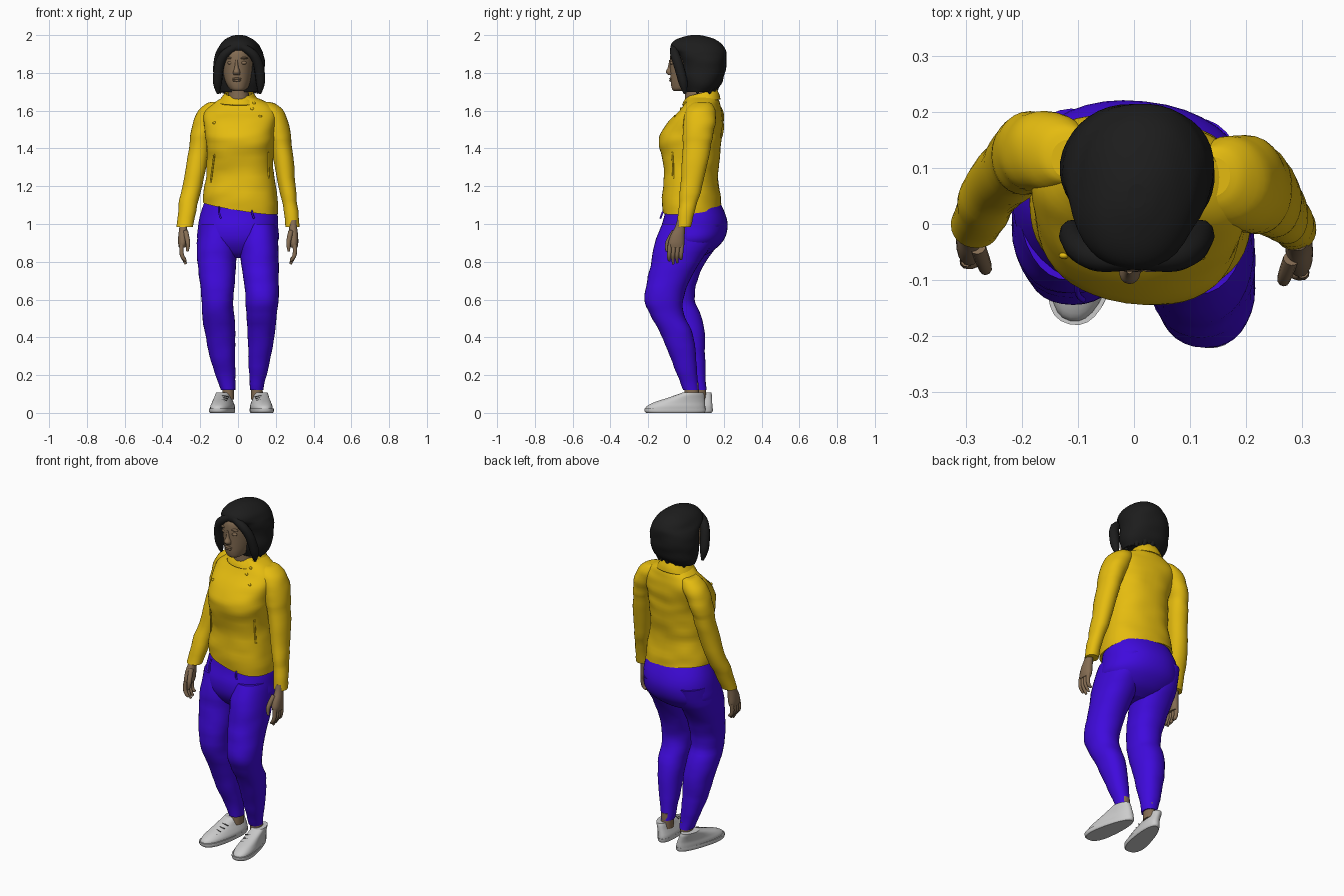
import bpy, math
from mathutils import Vector, Matrix, noise
from mathutils.bvhtree import BVHTree


def material(name, col):
    m = bpy.data.materials.new(name)
    m.diffuse_color = (*col, 1)
    return m


YELLOW = material("jacket_yellow", (0.78, 0.5, 0.005))
BLUE = material("trouser_blue", (0.05, 0.003, 0.72))
SKIN = material("skin", (0.23, 0.15, 0.085))
BLACK = material("hair_black", (0.012, 0.012, 0.012))
DARK = material("lace_dark", (0.1, 0.1, 0.1))


def spline(a, b, c, d, t):
    return [0.5 * (2*q + (r-p)*t + (2*p-5*q+4*r-s)*t*t + (3*q-p-3*r+s)*t**3)
            for p, q, r, s in zip(a, b, c, d)]


def loft(name, mat, rings, rot=0, p=2.2, n=32, sub=4, taper=0, caps=(1, 1), wrinkle=0, loc=None):
    """Smooth skin over level rings (z, x0, x1, y0, y1, tilt_x, tilt_y)."""
    R = [tuple(r) + (0,) * (7 - len(r)) for r in rings]
    rows = []
    for i in range(len(R) - 1):
        a, d = R[max(i-1, 0)], R[min(i+2, len(R)-1)]
        rows += [spline(a, R[i], R[i+1], d, k / sub) for k in range(sub)]
    rows.append(R[-1])
    ca, sa = math.cos(math.radians(rot)), math.sin(math.radians(rot))
    verts, faces = [], []
    for z, x0, x1, y0, y1, tx, ty in rows:
        for j in range(n):
            a = 2 * math.pi * j / n
            c, s = math.cos(a), math.sin(a)
            u = math.copysign(abs(c) ** (2/p), c)
            v = math.copysign(abs(s) ** (2/p), s)
            x, y = (x1-x0)/2 * u * (1 - taper*v), (y1-y0)/2 * v
            x, y = x*ca - y*sa, x*sa + y*ca
            co = Vector(((x0+x1)/2 + x, (y0+y1)/2 + y, z + tx*x + ty*y))
            if wrinkle:
                w = noise.noise(Vector((co.x*9, co.y*9, co.z*20))) * wrinkle
                co += Vector((c, s, 0)) * w
            verts.append(co)
    for i in range(len(rows) - 1):
        for j in range(n):
            k = (j + 1) % n
            faces.append((i*n+j, i*n+k, (i+1)*n+k, (i+1)*n+j))
    m = len(rows) * n
    if caps[0]:
        faces.append(tuple(range(n)))
    if caps[1]:
        faces.append(tuple(range(m-n, m)))
    if R[0][0] > R[-1][0]:
        faces = [f[::-1] for f in faces]
    if caps[0]:
        faces[n*(len(rows)-1)] = faces[n*(len(rows)-1)][::-1]
    me = bpy.data.meshes.new(name)
    me.from_pydata(verts, [], faces)
    for f in me.polygons:
        f.use_smooth = len(f.vertices) == 4
    ob = bpy.data.objects.new(name, me)
    bpy.context.collection.objects.link(ob)
    if mat:
        me.materials.append(mat)
    if loc:
        ob.location = loc
    return ob


def tube(name, mat, pts, radii, depth=1):
    cu = bpy.data.curves.new(name, 'CURVE')
    cu.dimensions, cu.bevel_depth, cu.bevel_resolution = '3D', depth, 3
    cu.use_fill_caps, cu.resolution_u = True, 6
    s = cu.splines.new('NURBS')
    s.points.add(len(pts) - 1)
    for q, co, r in zip(s.points, pts, radii):
        q.co, q.radius = (*co, 1), r
    s.order_u, s.use_endpoint_u = 3, True
    ob = bpy.data.objects.new(name, cu)
    bpy.context.collection.objects.link(ob)
    if mat:
        cu.materials.append(mat)
    return ob


def ball(name, mat, loc, size):
    bpy.ops.mesh.primitive_uv_sphere_add(segments=16, ring_count=10, radius=1, location=loc)
    ob = bpy.context.object
    ob.name, ob.scale = name, size
    ob.data.materials.append(mat)
    bpy.ops.object.shade_smooth()
    return ob


# Jacket body, inner hem lip, folded collar
jacket = loft("jacket_body", YELLOW, [
    (1.085, -.188, .212, -.118, .183, -.15, .1), (1.15, -.185, .208, -.122, .178, -.06, .04),
    (1.25, -.165, .19, -.112, .165), (1.33, -.165, .185, -.12, .173), (1.42, -.165, .19, -.143, .183),
    (1.48, -.172, .192, -.133, .188), (1.55, -.185, .205, -.08, .19), (1.60, -.175, .2, -.03, .186),
    (1.64, -.13, .16, .0, .178), (1.67, -.08, .095, .01, .165)], rot=-9, p=2.4, n=48, wrinkle=.006)
collar = loft("collar", YELLOW, [(1.645, -.105, .115, -.02, .182, 0, .15), (1.668, -.088, .098, -.012, .176, 0, .2),
              (1.695, -.068, .078, .005, .163, 0, .25)], rot=-9, caps=(0, 0))
collar.modifiers.new("thickness", 'SOLIDIFY').thickness = .008

# Sleeves
SLEEVES = {
    "right": [(1.645, .10, .17, .05, .12), (1.635, .09, .20, .03, .14), (1.60, .10, .24, .0, .155),
              (1.54, .13, .268, -.013, .155), (1.47, .155, .282, -.017, .143), (1.40, .175, .285, -.018, .13),
              (1.2, .215, .305, -.03, .085), (1.1, .237, .315, -.038, .055), (.985, .253, .326, -.047, .025)],
    "left": [(1.645, -.15, -.08, .08, .15), (1.635, -.175, -.07, .07, .175), (1.60, -.21, -.08, .06, .195),
             (1.54, -.238, -.11, .055, .2), (1.47, -.25, -.14, .055, .195), (1.40, -.26, -.15, .05, .178),
             (1.2, -.295, -.19, .02, .13), (1.1, -.312, -.215, -.01, .085), (.985, -.326, -.238, -.045, .04)]}
for side, rings in SLEEVES.items():
    loft(side + "_sleeve", YELLOW, rings, p=2.1, n=28, wrinkle=.006)

# Buttons and pocket zips laid on the jacket surface
tree = BVHTree.FromPolygons([v.co for v in jacket.data.vertices], [f.vertices for f in jacket.data.polygons])


def on_jacket(x, z):
    hit = tree.ray_cast(Vector((x, -1, z)), Vector((0, 1, 0)))[0]
    return hit or Vector((x, 0, z))


for x, z in ((-.125, 1.535), (.075, 1.61), (.085, 1.64), (.118, 1.57)):
    ball("jacket_button", YELLOW, on_jacket(x, z), (.009, .006, .008))
for line in (((-.125, 1.37), (-.135, 1.30), (-.145, 1.22)), ((.16, 1.38), (.158, 1.31), (.165, 1.24))):
    tube("pocket_zip", YELLOW, [on_jacket(*q) for q in line], (1, 1, 1), .005)

# Trousers
loft("trouser_hips", BLUE, [
    (1.14, -.17, .19, -.10, .165), (1.05, -.20, .21, -.112, .208), (.98, -.212, .213, -.13, .219),
    (.91, -.212, .213, -.125, .195), (.85, -.15, .15, -.09, .13), (.82, -.06, .06, -.05, .06)], rot=-6, n=40)
LEGS = {
    "right": [(1.0, .02, .203, -.125, .19), (.9, .01, .213, -.165, .145), (.8, .015, .215, -.183, .075),
              (.7, .03, .215, -.205, .02), (.6, .04, .215, -.22, -.015), (.52, .045, .205, -.19, -.01),
              (.42, .05, .195, -.135, .035), (.3, .055, .175, -.085, .055), (.2, .06, .15, -.045, .06),
              (.12, .065, .133, -.015, .068)],
    "left": [(1.0, -.205, -.02, -.10, .205), (.9, -.217, -.003, -.12, .172), (.8, -.215, -.01, -.127, .105),
             (.7, -.202, -.015, -.14, .06), (.6, -.192, -.025, -.145, .045), (.52, -.19, -.02, -.125, .078),
             (.42, -.175, -.015, -.08, .1), (.3, -.15, -.015, -.04, .1), (.2, -.12, -.015, .0, .105),
             (.12, -.09, -.015, .02, .11)]}
for side, rings in LEGS.items():
    loft(side + "_trouser_leg", BLUE, rings, n=32, wrinkle=.004)
for x in (-.10, .075):
    tube("drawstring", BLUE, [(x, -.105, 1.09), (x-.005, -.128, 1.06), (x+.01, -.135, 1.03)], (1, 1, 1), .005)

# Shoes, laces and ankles
for side, x, y, turn in (("left", -.078, -.018, -13), ("right", .12, -.058, 9)):
    c = Vector((x, y, 0))
    spin = Matrix.Rotation(math.radians(turn), 3, 'Z')
    loft(side + "_sole", None, [(0, -.052, .052, -.155, .155), (.008, -.056, .056, -.163, .163),
         (.024, -.056, .056, -.165, .165)], rot=turn, p=2.4, taper=.22, loc=c)
    loft(side + "_shoe", None, [(.015, -.053, .053, -.161, .162), (.035, -.053, .053, -.152, .162),
         (.055, -.047, .047, -.115, .16), (.075, -.041, .041, -.055, .158), (.095, -.037, .037, .005, .156),
         (.108, -.034, .034, .04, .152)], rot=turn, p=2.3, taper=.12, loc=c)
    for k in range(4):
        ly, lz = -.095 + k * .027, .066 + k * .0095
        pts = [c + spin @ Vector((dx, ly + abs(dx) * .6, lz - abs(dx) * .35)) for dx in (-.03, 0, .03)]
        tube(side + "_lace", DARK, pts, (1, 1, 1), .003)
    ax, ay = (-.052, .068) if side == "left" else (.1, .03)
    loft(side + "_ankle", SKIN, [(.07, ax-.032, ax+.032, ay-.04, ay+.04),
         (.16, ax-.03, ax+.03, ay-.036, ay+.036)], n=20)

# Hands
for side, s, cx, cy in (("right", 1, .292, -.052), ("left", -1, -.29, -.032)):
    palm = [(1.02, -.02, .02, .005, .055), (.98, -.021, .021, -.008, .048), (.94, -.022, .026, -.03, .045),
            (.90, -.02, .027, -.042, .044), (.875, -.012, .023, -.038, .04)]
    loft(side + "_palm", SKIN, [(z, cx + min(s*a, s*b), cx + max(s*a, s*b), cy+p, cy+q)
                                for z, a, b, p, q in palm], n=20)
    for k in range(4):
        fy, tip = cy - .033 + k * .021, (.805, .788, .795, .815)[k]
        tube(side + "_finger", SKIN, [(cx + s*.008, fy, .89), (cx + s*.012, fy - .004, .845),
             (cx - s*.002, fy - .006, .815), (cx - s*.014, fy - .003, tip)], (1.1, 1.1, .95, .6), .0105)
    tube(side + "_thumb", SKIN, [(cx - s*.012, cy-.01, .96), (cx - s*.024, cy-.042, .915),
         (cx - s*.026, cy-.05, .88), (cx - s*.022, cy-.05, .855)], (1.3, 1.2, 1, .6), .011)

# Neck, head and face
loft("neck", SKIN, [(1.62, -.07, .08, -.0, .15), (1.66, -.055, .063, -.005, .135), (1.71, -.05, .055, -.005, .12),
                    (1.78, -.05, .055, -.01, .12)], n=24)
loft("head", SKIN, [
    (1.705, -.025, .028, -.065, .0), (1.715, -.043, .046, -.074, .04), (1.74, -.06, .063, -.08, .10),
    (1.77, -.071, .075, -.082, .14), (1.82, -.08, .085, -.084, .17), (1.87, -.082, .088, -.086, .18),
    (1.92, -.077, .083, -.075, .17), (1.96, -.045, .05, -.02, .12)], rot=-7)
loft("nose", SKIN, [(1.868, -.014, .0, -.089, -.06), (1.83, -.018, .004, -.096, -.06), (1.805, -.026, .012, -.107, -.06),
                    (1.79, -.024, .010, -.096, -.06)], rot=-7, n=16)
for k, (z, w) in enumerate(((1.769, .025), (1.759, .022))):
    ball(("upper_lip", "lower_lip")[k], SKIN, (-.007, -.081, z), (w, .008, .006))
for x, y in ((-.04, -.069), (.03, -.075)):
    ball("eyelid", SKIN, (x, y, 1.853), (.016, .01, .009))
    ball("brow", SKIN, (x, y, 1.878), (.022, .011, .006))

# Bobbed hair with a swept lock on each side of the face
loft("hair", BLACK, [
    (1.70, -.112, .122, .005, .15), (1.74, -.127, .14, -.012, .185), (1.80, -.131, .145, -.02, .205),
    (1.86, -.127, .143, -.025, .214), (1.90, -.118, .135, -.05, .214), (1.925, -.108, .123, -.08, .206),
    (1.955, -.09, .105, -.074, .185), (1.98, -.063, .077, -.045, .15), (1.995, -.032, .044, .0, .1),
    (2.0, -.01, .02, .03, .07)], rot=-7, p=2.15, n=40, wrinkle=.006)
for s, x in ((-1, -.005), (1, .015)):
    tube("front_lock", BLACK, [(x, -.062, 1.94), (x + s*.055, -.066, 1.915), (x + s*.09, -.045, 1.86),
         (x + s*.102, -.025, 1.79), (x + s*.105, -.012, 1.735), (x + s*.1, -.005, 1.69)],
         (.8, 1, 1.1, 1.1, 1, .3), .024)
for k in range(9):
    a = math.radians(-15 + k * 26)
    x, y = .005 + .1 * math.cos(a), .08 + .075 * math.sin(a)
    tube("hair_tip", BLACK, [(x, y, 1.76), (x, y, 1.72), (x*1.04, y, 1.69 + .008 * (k % 2))], (1.2, 1, .2), .024)
